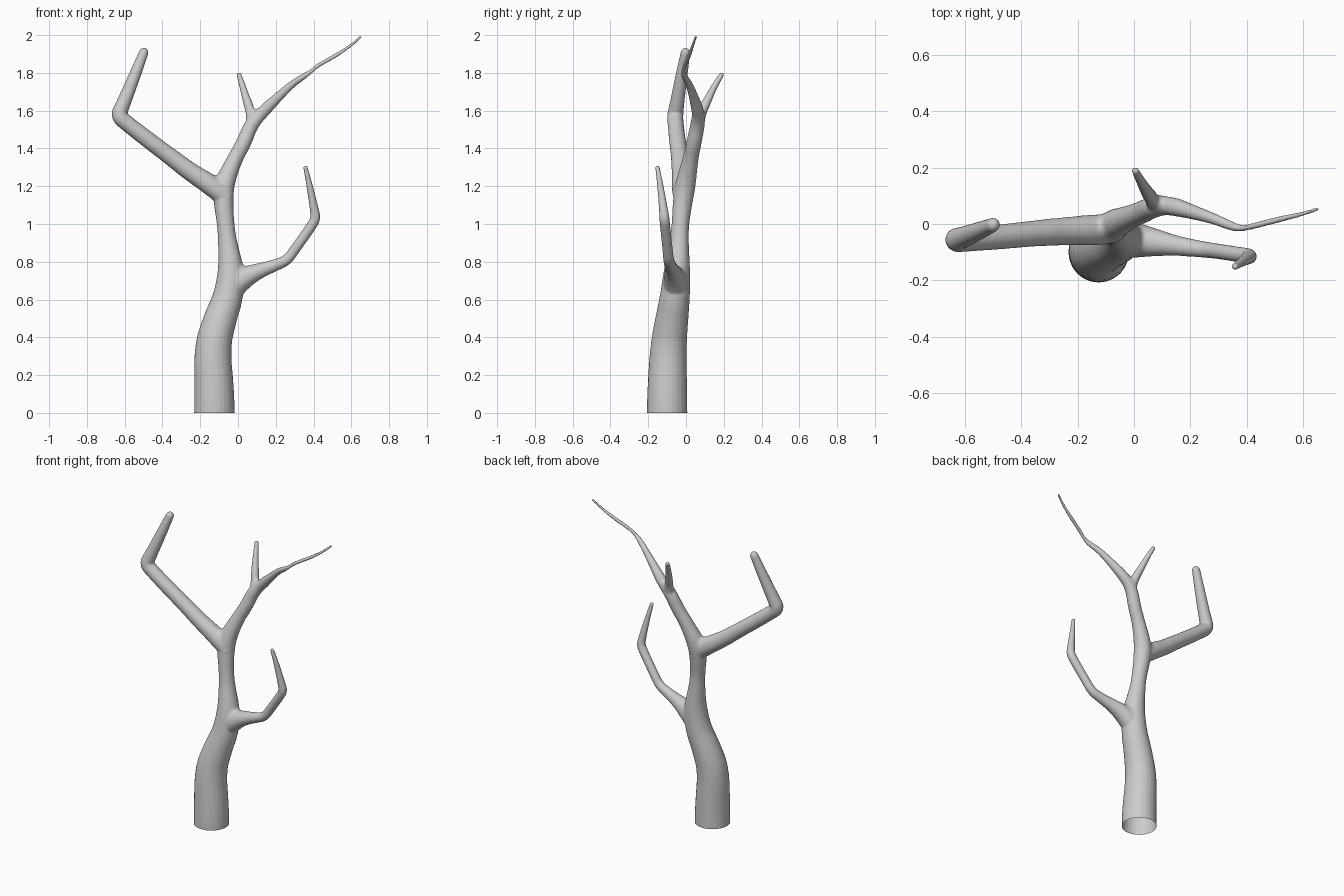
import bpy, bmesh, math
from mathutils import Vector

if "Cube" in bpy.data.objects:
    bpy.data.objects.remove(bpy.data.objects["Cube"])

SIDES = 24


def relax(pts, rounds=2):
    # corner cutting: rounds a path of (x, y, z, radius), keeping both ends
    pts = [Vector(p) for p in pts]
    for _ in range(rounds):
        out = [pts[0]]
        for a, b in zip(pts, pts[1:]):
            out += [a.lerp(b, 0.25), a.lerp(b, 0.75)]
        pts = out + [pts[-1]]
    return pts


def limb(bm, path):
    # tapered tube along a path, with a domed tip
    pts = relax(path)
    end, r = pts[-1], pts[-1][3]
    d = (pts[-1].xyz - pts[-2].xyz).normalized()
    for along, scale in ((0.5, 0.87), (0.85, 0.5), (1.0, 0.1)):
        p = end.xyz + d * r * along
        pts.append(Vector((p.x, p.y, p.z, r * scale)))
    rings, side = [], Vector((1, 0, 0))
    for i, p in enumerate(pts):
        t = pts[min(i + 1, len(pts) - 1)].xyz - pts[max(i - 1, 0)].xyz
        t.normalize()
        side = (side - t * side.dot(t)).normalized()
        up = t.cross(side)
        rings.append([bm.verts.new(p.xyz + p[3] * (
            side * math.cos(2 * math.pi * k / SIDES) + up * math.sin(2 * math.pi * k / SIDES)))
            for k in range(SIDES)])
    for a, b in zip(rings, rings[1:]):
        for k in range(SIDES):
            j = (k + 1) % SIDES
            bm.faces.new((a[k], a[j], b[j], b[k]))
    bm.faces.new(rings[0][::-1])
    bm.faces.new(rings[-1])


# trunk running on into the upper right bough
trunk = [(-.125, -.10, -.06, .108), (-.125, -.10, .10, .106), (-.137, -.094, .35, .096),
         (-.095, -.075, .50, .087), (-.050, -.058, .62, .079), (-.034, -.047, .76, .070),
         (-.055, -.036, .90, .050), (-.065, -.030, 1.0, .045), (-.078, -.018, 1.12, .052),
         (-.075, -.002, 1.22, .056), (-.015, .025, 1.35, .040), (.030, .042, 1.43, .040),
         (.070, .062, 1.53, .038), (.120, .068, 1.585, .036), (.20, .045, 1.662, .026),
         (.285, .018, 1.742, .019), (.35, -.010, 1.785, .016), (.385, -.016, 1.808, .010),
         (.42, -.008, 1.84, .011), (.52, .018, 1.895, .011), (.595, .035, 1.945, .008),
         (.648, .052, 1.992, .007)]
left_bough = [(-.06, -.02, 1.13, .045), (-.13, -.02, 1.20, .058), (-.255, -.026, 1.28, .050),
              (-.36, -.034, 1.36, .045), (-.466, -.045, 1.44, .044), (-.585, -.055, 1.532, .042),
              (-.635, -.058, 1.575, .043), (-.608, -.048, 1.637, .038),
              (-.55, -.025, 1.78, .032), (-.499, -.003, 1.910, .025)]
right_bough = [(-.06, -.05, .60, .05), (-.02, -.055, .68, .066), (.05, -.062, .728, .056),
               (.12, -.072, .757, .042), (.20, -.084, .785, .031), (.26, -.092, .81, .028),
               (.30, -.097, .865, .027), (.385, -.110, .985, .027), (.412, -.114, 1.03, .027),
               (.403, -.120, 1.085, .023), (.38, -.135, 1.20, .017), (.358, -.151, 1.30, .012)]
top_twig = [(.075, .062, 1.52, .030), (.068, .085, 1.60, .028), (.045, .115, 1.66, .022),
            (.025, .150, 1.73, .017), (.005, .188, 1.792, .013)]

bm = bmesh.new()
for path in (trunk, left_bough, right_bough, top_twig):
    limb(bm, path)
mesh = bpy.data.meshes.new("bare_tree")
bm.to_mesh(mesh)
bm.free()
tree = bpy.data.objects.new("bare_tree", mesh)
bpy.context.collection.objects.link(tree)
bpy.context.view_layer.objects.active = tree
tree.select_set(True)

# fuse the limbs into one skin
fuse = tree.modifiers.new("fuse", 'REMESH')
fuse.mode = 'VOXEL'
fuse.voxel_size = 0.006
bpy.ops.object.modifier_apply(modifier=fuse.name)

# soften the forks into rounded crotches
forks = [((-.155, -.015, 1.28), .15), ((.07, -.05, .78), .14), ((.10, .075, 1.59), .07)]
group = tree.vertex_groups.new(name="forks")
for v in tree.data.vertices:
    w = max(1 - (v.co - Vector(c)).length / r for c, r in forks)
    if w > 0:
        group.add([v.index], min(1, w * 2), 'REPLACE')
for name, count, vg in (("fork_fillet", 70, "forks"), ("surface", 3, "")):
    m = tree.modifiers.new(name, 'SMOOTH')
    m.factor = 0.5
    m.iterations = count
    m.vertex_group = vg
    bpy.ops.object.modifier_apply(modifier=m.name)

# cut the trunk open at the ground
bm = bmesh.new()
bm.from_mesh(tree.data)
bmesh.ops.bisect_plane(bm, geom=bm.verts[:] + bm.edges[:] + bm.faces[:],
                       plane_co=(0, 0, 0.002), plane_no=(0, 0, 1), clear_inner=True)
bmesh.ops.translate(bm, verts=bm.verts[:], vec=(0, 0, -0.002))
bm.to_mesh(tree.data)
bm.free()
tree.data.shade_smooth()
